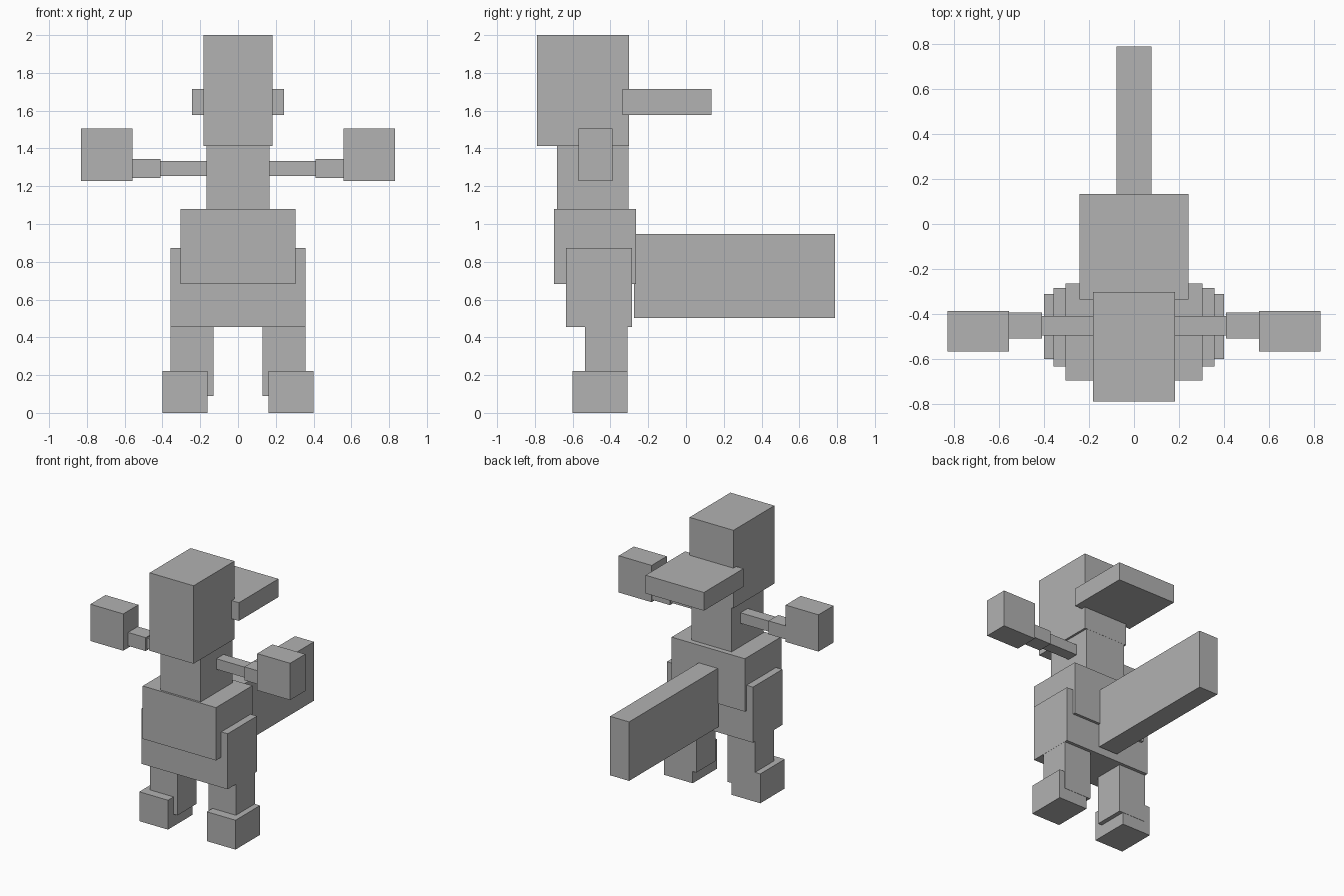
import bpy
import bmesh
from mathutils import Vector

if "Cube" in bpy.data.objects:
    bpy.data.objects.remove(bpy.data.objects["Cube"])

grey = bpy.data.materials.new("plain_grey")
grey.diffuse_color = (0.445, 0.445, 0.445, 1.0)
grey.use_nodes = True
grey.node_tree.nodes["Principled BSDF"].inputs["Base Color"].default_value = grey.diffuse_color


def box(name, x, y, z):
    """Axis-aligned block from (min, max) ranges."""
    lo, hi = Vector((x[0], y[0], z[0])), Vector((x[1], y[1], z[1]))
    size, mid = hi - lo, (lo + hi) / 2
    bm = bmesh.new()
    bmesh.ops.create_cube(bm, size=1.0)
    bmesh.ops.scale(bm, vec=size, verts=bm.verts)
    mesh = bpy.data.meshes.new(name)
    bm.to_mesh(mesh)
    bm.free()
    mesh.materials.append(grey)
    obj = bpy.data.objects.new(name, mesh)
    obj.location = mid
    bpy.context.collection.objects.link(obj)


def centred(name, half_width, y, z):
    box(name, (-half_width, half_width), y, z)


def pair(name, x, y, z):
    box("right_" + name, x, y, z)
    box("left_" + name, (-x[1], -x[0]), y, z)


# Head, crest and body
centred("head", 0.183, (-0.79, -0.303), (1.413, 2.0))
centred("crest", 0.243, (-0.336, 0.134), (1.578, 1.715))
centred("chest", 0.167, (-0.683, -0.304), (1.08, 1.415))
centred("belly", 0.305, (-0.698, -0.265), (0.682, 1.08))
centred("hips", 0.358, (-0.635, -0.285), (0.455, 0.873))

# Tail, a tall thin slab
centred("tail", 0.079, (-0.275, 0.79), (0.503, 0.947))

# Arms
pair("upper_arm", (0.16, 0.411), (-0.496, -0.41), (1.255, 1.334))
pair("forearm", (0.411, 0.56), (-0.511, -0.395), (1.243, 1.344))
pair("hand", (0.558, 0.832), (-0.568, -0.388), (1.228, 1.505))

# Legs
pair("leg", (0.13, 0.357), (-0.535, -0.309), (0.09, 0.56))
pair("foot", (0.162, 0.401), (-0.602, -0.311), (0.0, 0.221))
